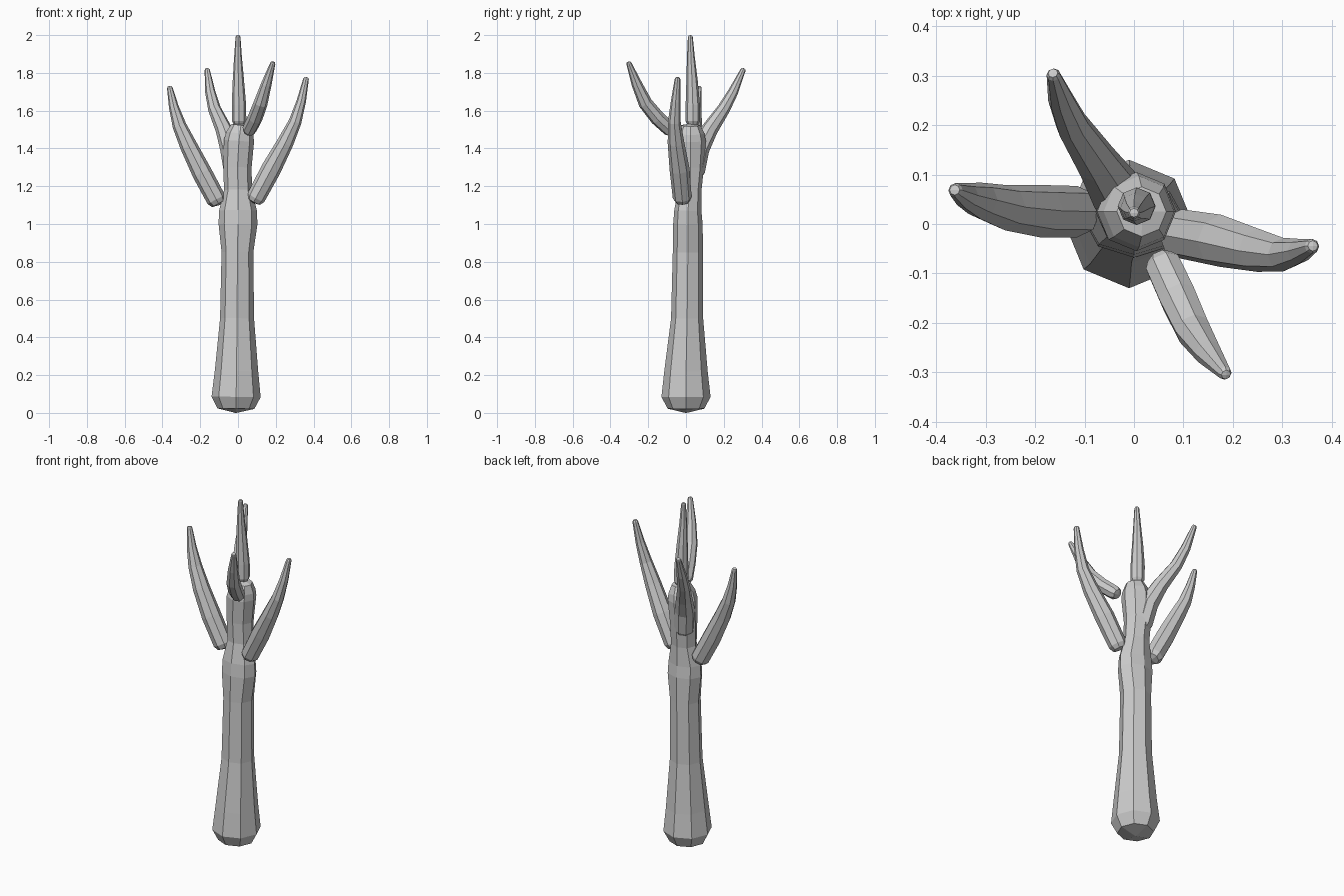
import bpy, bmesh, math
from mathutils import Vector

SIDES = 8


def limb(name, path):
    """Eight-sided tube along (x, y, z, rx, ry) points with rounded four-quad caps."""
    pts = [Vector(p[:3]) for p in path]
    rad = [(p[3], p[4] if len(p) > 4 else p[3]) for p in path]
    # chamfer rings just beyond each end
    d0 = (pts[0] - pts[1]).normalized()
    d1 = (pts[-1] - pts[-2]).normalized()
    r0, r1 = rad[0], rad[-1]
    start = pts[0] + d0 * r0[0] * 0.6
    end = pts[-1] + d1 * r1[0] * 0.6
    pole0 = pts[0] + d0 * r0[0] * 0.66
    pole1 = pts[-1] + d1 * r1[0] * 0.75
    start = pts[0] + d0 * r0[0] * 0.48
    pts = [start] + pts + [end]
    rad = [(r0[0] * 0.75, r0[1] * 0.75)] + rad + [(r1[0] * 0.7, r1[1] * 0.7)]

    bm = bmesh.new()
    rings = []
    for i, (p, r) in enumerate(zip(pts, rad)):
        tan = (pts[min(i + 1, len(pts) - 1)] - pts[max(i - 1, 0)]).normalized()
        q = Vector((0, 0, 1)).rotation_difference(tan)
        ring = []
        for k in range(SIDES):
            a = 2 * math.pi * k / SIDES
            ring.append(bm.verts.new(p + q @ Vector((r[0] * math.cos(a), r[1] * math.sin(a), 0))))
        rings.append(ring)
    for a, b in zip(rings, rings[1:]):
        for k in range(SIDES):
            n = (k + 1) % SIDES
            bm.faces.new((a[k], a[n], b[n], b[k]))
    for ring, pole in ((rings[0], pole0), (rings[-1], pole1)):
        c = bm.verts.new(pole)
        for k in range(0, SIDES, 2):
            bm.faces.new((ring[k], ring[k + 1], ring[(k + 2) % SIDES], c))
    bmesh.ops.recalc_face_normals(bm, faces=bm.faces)
    mesh = bpy.data.meshes.new(name)
    bm.to_mesh(mesh)
    bm.free()
    obj = bpy.data.objects.new(name, mesh)
    bpy.context.collection.objects.link(obj)
    return obj


# Trunk with flared foot, shoulder and narrow neck
limb("trunk", [
    (-0.01, 0.0, 0.085, 0.13),
    (-0.008, 0.0, 0.22, 0.115),
    (-0.005, 0.006, 0.5, 0.09, 0.085),
    (-0.003, 0.01, 0.85, 0.084, 0.08),
    (0.0, 0.01, 1.0, 0.103, 0.078),
    (0.0, 0.01, 1.07, 0.1, 0.072),
    (0.0, 0.02, 1.18, 0.074, 0.062),
    (-0.003, 0.025, 1.3, 0.075, 0.07),
    (0.005, 0.025, 1.44, 0.08, 0.08),
    (0.01, 0.025, 1.48, 0.072, 0.072),
])

# Branch growing out of the trunk
limb("back_left_branch", [
    (-0.02, 0.045, 1.28, 0.055),
    (-0.04, 0.07, 1.4, 0.055),
    (-0.075, 0.125, 1.5, 0.044),
    (-0.125, 0.2, 1.61, 0.034),
    (-0.147, 0.25, 1.7, 0.027),
    (-0.163, 0.302, 1.815, 0.014),
])

# Separate branches with rounded lower ends
limb("left_branch", [
    (-0.115, 0.025, 1.13, 0.052),
    (-0.19, 0.026, 1.27, 0.053),
    (-0.26, 0.033, 1.41, 0.046),
    (-0.31, 0.047, 1.52, 0.037),
    (-0.34, 0.057, 1.62, 0.026),
    (-0.361, 0.068, 1.72, 0.015),
])
limb("right_branch", [
    (0.095, -0.02, 1.14, 0.05),
    (0.175, -0.034, 1.29, 0.053),
    (0.25, -0.053, 1.43, 0.044),
    (0.302, -0.062, 1.54, 0.034),
    (0.335, -0.055, 1.65, 0.025),
    (0.36, -0.045, 1.767, 0.015),
])
limb("front_branch", [
    (0.06, -0.085, 1.5, 0.038),
    (0.09, -0.15, 1.56, 0.04),
    (0.12, -0.215, 1.64, 0.037),
    (0.15, -0.26, 1.74, 0.028),
    (0.184, -0.302, 1.85, 0.014),
])
limb("top_branch", [
    (0.006, 0.036, 1.545, 0.038),
    (0.005, 0.036, 1.63, 0.038),
    (0.002, 0.032, 1.76, 0.03),
    (0.0, 0.026, 1.88, 0.021),
    (0.0, 0.023, 1.99, 0.013),
])
